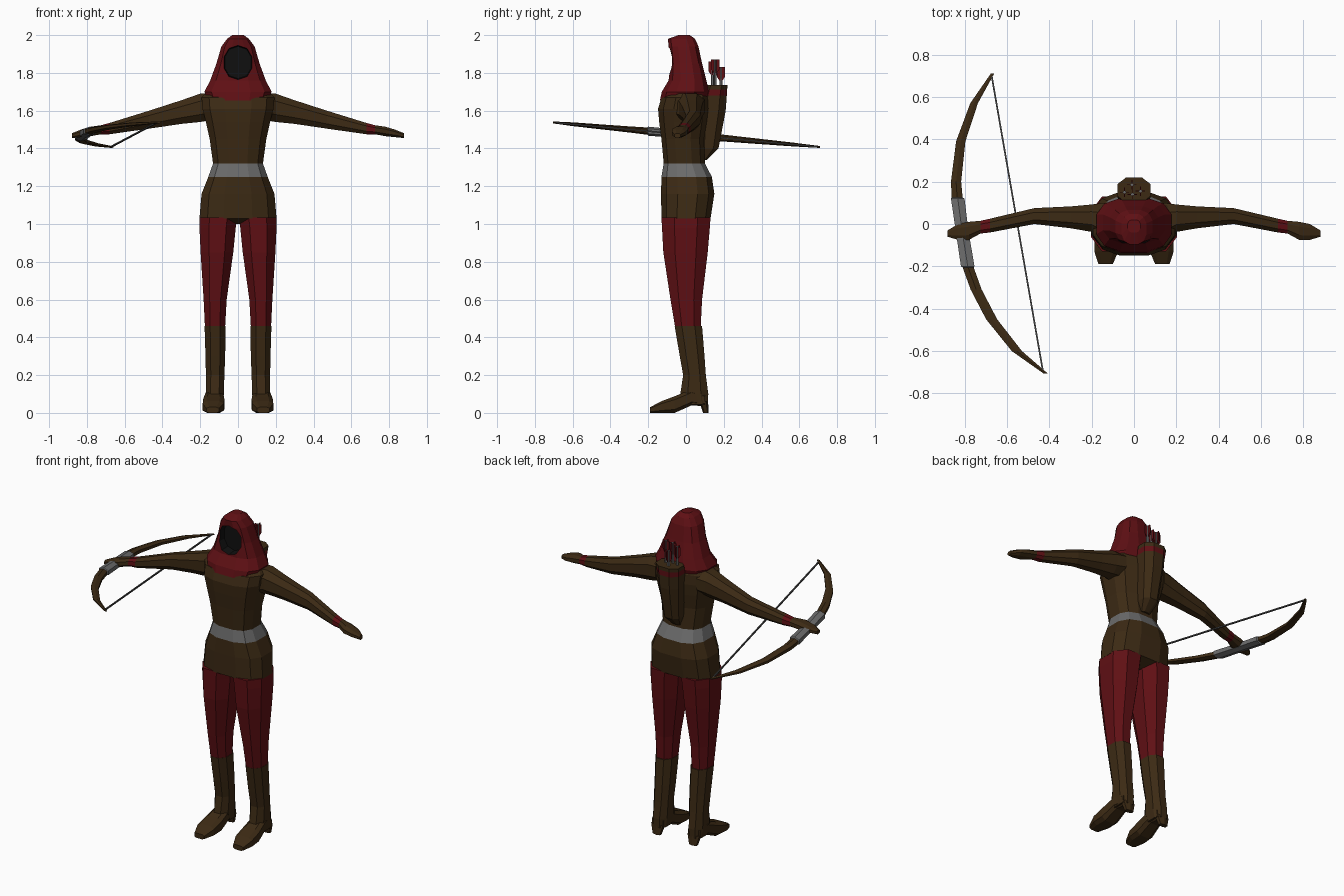
import bpy, bmesh, math


def material(name, rgb):
    m = bpy.data.materials.new(name)
    m.diffuse_color = (*rgb, 1)
    return m


BROWN = material("brown leather", (0.045, 0.023, 0.007))
RED = material("dark red cloth", (0.115, 0.005, 0.007))
GREY = material("grey metal", (0.15, 0.15, 0.15))
BLACK = material("hood shadow", (0.005, 0.005, 0.005))
STRING = material("string grey", (0.06, 0.06, 0.06))


def ring(axis, row, n, power, sx):
    """Rounded n-gon across an axis, filling the bounds (position, a0, a1, b0, b1)."""
    pos, a0, a1, b0, b1 = row
    pts = []
    for i in range(n):
        t = 2 * math.pi * (i + 0.5) / n
        c, s = math.cos(t), math.sin(t)
        pts.append((math.copysign(abs(c) ** power, c), math.copysign(abs(s) ** power, s)))
    ma, mb = max(p[0] for p in pts), max(p[1] for p in pts)
    out = []
    for c, s in pts:
        co = [(a0 + a1) / 2 + (a1 - a0) / 2 * c / ma, (b0 + b1) / 2 + (b1 - b0) / 2 * s / mb]
        co.insert(axis, pos)
        out.append((co[0] * sx, co[1], co[2]))
    return out


def loft(name, axis, rows, mats, n=8, power=0.85, sx=1, pick=None):
    """Skin rings along an axis; pick(segment) gives the material index."""
    bm = bmesh.new()
    rings = [[bm.verts.new(p) for p in ring(axis, r, n, power, sx)] for r in rows]
    for k in range(len(rings) - 1):
        for i in range(n):
            j = (i + 1) % n
            f = bm.faces.new((rings[k][i], rings[k][j], rings[k + 1][j], rings[k + 1][i]))
            f.material_index = pick(k) if pick else 0
    bm.faces.new(rings[0])
    bm.faces.new(rings[-1])
    bmesh.ops.recalc_face_normals(bm, faces=bm.faces)
    me = bpy.data.meshes.new(name)
    bm.to_mesh(me)
    bm.free()
    for m in mats:
        me.materials.append(m)
    ob = bpy.data.objects.new(name, me)
    bpy.context.collection.objects.link(ob)
    return ob


# Torso with belt: z, x0, x1, y0, y1
body = [(1.0, 0.03, -0.06, 0.06), (1.03, 0.204, -0.13, 0.13), (1.16, 0.193, -0.132, 0.15),
        (1.25, 0.157, -0.13, 0.137), (1.32, 0.132, -0.118, 0.1), (1.45, 0.15, -0.13, 0.095),
        (1.54, 0.17, -0.142, 0.11), (1.61, 0.188, -0.148, 0.118), (1.67, 0.193, -0.13, 0.115),
        (1.70, 0.165, -0.09, 0.1)]
loft("torso", 2, [(z, -h, h, a, b) for z, h, a, b in body], [BROWN, GREY], n=12,
     power=0.75, pick=lambda k: 1 if k == 3 else 0)

# Hood with a hollow face opening
hood_rows = [(1.655, 0.16, -0.138, 0.11), (1.70, 0.178, -0.128, 0.122), (1.76, 0.147, -0.092, 0.108),
             (1.85, 0.114, -0.085, 0.085), (1.94, 0.088, -0.092, 0.066), (1.98, 0.058, -0.096, 0.048),
             (2.0, 0.03, -0.04, 0.02)]
hood = loft("hood", 2, [(z, -h, h, a, b) for z, h, a, b in hood_rows], [RED, BLACK], n=12, power=0.75)
cutter = loft("face_cutter", 1, [(-0.2, -0.083, 0.083, 1.755, 1.955), (-0.035, -0.07, 0.07, 1.77, 1.94)],
              [RED, BLACK], n=10, power=0.9, pick=lambda k: 1)
for p in cutter.data.polygons:
    p.material_index = 1
cut = hood.modifiers.new("face opening", "BOOLEAN")
cut.operation = "DIFFERENCE"
cut.solver = "EXACT"
cut.object = cutter
bpy.context.view_layer.objects.active = hood
bpy.ops.object.modifier_apply(modifier=cut.name)
bpy.data.objects.remove(cutter)

for side, s in (("left", 1), ("right", -1)):
    # Arm, red cuff and hand
    arm = [(0.14, -0.08, 0.10, 1.55, 1.695), (0.20, -0.037, 0.092, 1.54, 1.69),
           (0.30, -0.02, 0.083, 1.53, 1.655), (0.47, 0.0, 0.075, 1.505, 1.60),
           (0.68, -0.04, 0.025, 1.475, 1.535), (0.725, -0.045, 0.015, 1.475, 1.523),
           (0.78, -0.075, 0.01, 1.465, 1.515), (0.83, -0.075, 0.0, 1.46, 1.50),
           (0.88, -0.06, -0.03, 1.455, 1.48)]
    loft("arm_" + side, 0, arm, [BROWN, RED], sx=s, pick=lambda k: 1 if k == 4 else 0)
    # Trouser leg
    leg = [(1.035, 0.005, 0.203, -0.13, 0.13), (0.98, 0.012, 0.204, -0.127, 0.126),
           (0.85, 0.025, 0.198, -0.12, 0.115), (0.6, 0.06, 0.182, -0.082, 0.085),
           (0.455, 0.068, 0.175, -0.058, 0.078)]
    loft("leg_" + side, 2, leg, [RED], sx=s)
    # Boot shaft, foot and heel
    shaft = [(0.46, 0.065, 0.177, -0.06, 0.085), (0.3, 0.068, 0.172, -0.033, 0.098),
             (0.2, 0.072, 0.17, -0.015, 0.105), (0.1, 0.075, 0.17, -0.03, 0.118),
             (0.045, 0.08, 0.168, 0.0, 0.116)]
    loft("boot_shaft_" + side, 2, shaft, [BROWN], sx=s)
    foot = [(0.1, 0.085, 0.165, 0.035, 0.1), (0.03, 0.078, 0.172, 0.04, 0.125),
            (-0.06, 0.072, 0.185, 0.0, 0.088), (-0.13, 0.075, 0.187, 0.0, 0.062),
            (-0.19, 0.10, 0.168, 0.0, 0.03)]
    loft("boot_foot_" + side, 1, foot, [BROWN], power=0.6, sx=s)
    loft("boot_heel_" + side, 2, [(0.06, 0.085, 0.165, 0.07, 0.117), (0, 0.1, 0.15, 0.09, 0.12)],
         [BROWN], n=6, sx=s)

# Quiver on the back with a red band
quiver = [(1.34, -0.03, 0.03, 0.08, 0.11), (1.40, -0.052, 0.052, 0.07, 0.172),
          (1.60, -0.068, 0.068, 0.07, 0.21), (1.68, -0.074, 0.074, 0.08, 0.216),
          (1.712, -0.077, 0.077, 0.09, 0.218), (1.735, -0.078, 0.078, 0.1, 0.22)]
loft("quiver", 2, quiver, [BROWN, RED], pick=lambda k: 1 if k == 3 else 0)

# Arrows with crossed fletching
for i, (x, y, top) in enumerate([(-0.045, 0.15, 1.85), (-0.01, 0.185, 1.83), (0.03, 0.155, 1.87), (-0.008, 0.14, 1.86)]):
    def box(z, hx, hy):
        return (z, x - hx, x + hx, y - hy, y + hy)
    loft(f"arrow_shaft_{i}", 2, [box(1.70, 0.007, 0.007), box(top, 0.007, 0.007)], [GREY], n=5)
    for tag, hx, hy in (("a", 0.022, 0.002), ("b", 0.002, 0.022)):
        wide = [box(top - 0.07, max(hx * 0.4, 0.002), max(hy * 0.4, 0.002)),
                box(top - 0.05, hx, hy), box(top, hx, hy)]
        loft(f"arrow_fletching_{i}{tag}", 2, wide, [RED], n=4)

# Bow: y, centre x, half width, half height; tilted gently down toward the back
bow = [(0.71, -0.668, 0.008, 0.005), (0.57, -0.755, 0.018, 0.01), (0.39, -0.818, 0.022, 0.014),
       (0.2, -0.84, 0.024, 0.018), (0.125, -0.835, 0.026, 0.019), (0.12, -0.832, 0.032, 0.024),
       (-0.03, -0.812, 0.03, 0.022), (-0.2, -0.785, 0.032, 0.024), (-0.205, -0.783, 0.026, 0.019),
       (-0.31, -0.745, 0.026, 0.016), (-0.45, -0.672, 0.026, 0.013), (-0.6, -0.553, 0.024, 0.01),
       (-0.705, -0.418, 0.01, 0.005)]


def tilt(y, x, hx, hz):
    z = 1.473 - 0.092 * y
    return (y, x - hx, x + hx, z - hz, z + hz)


loft("bow", 1, [tilt(*r) for r in bow], [BROWN, GREY], n=6, pick=lambda k: 1 if 4 <= k <= 7 else 0)
loft("bow_string", 1, [tilt(0.7, -0.672, 0.004, 0.004), tilt(-0.695, -0.43, 0.004, 0.004)], [STRING], n=4)
